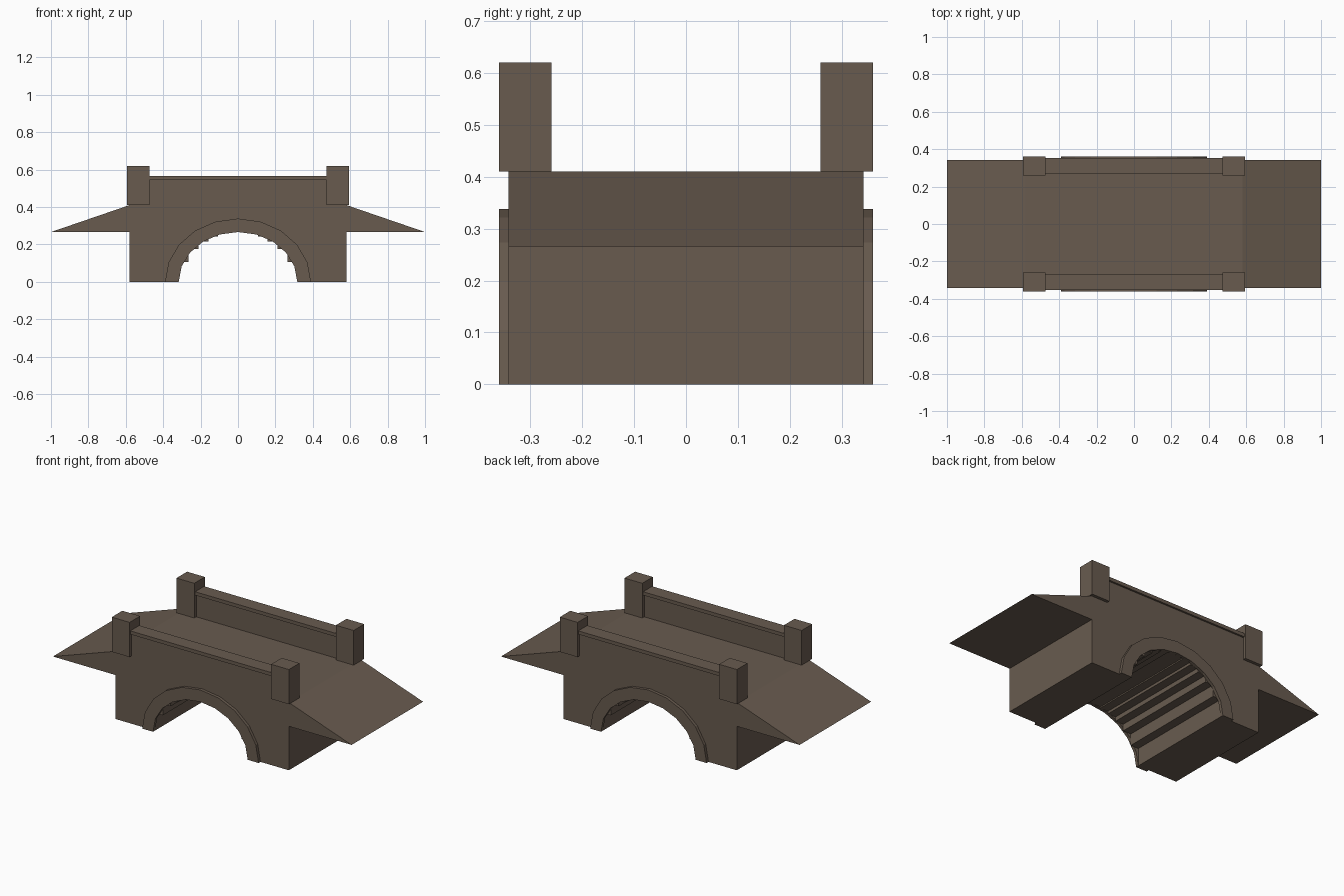
import bpy, bmesh, math

if "Cube" in bpy.data.objects:
    bpy.data.objects.remove(bpy.data.objects["Cube"])

stone = bpy.data.materials.new("brown stone")
stone.diffuse_color = (0.14, 0.105, 0.078, 1)
stone.use_nodes = True
stone.node_tree.nodes["Principled BSDF"].inputs["Base Color"].default_value = stone.diffuse_color


def extrude_profile(name, profile, y0, y1):
    """Extrude a closed (x, z) outline along y."""
    bm = bmesh.new()
    face = bm.faces.new([bm.verts.new((x, y0, z)) for x, z in profile])
    out = bmesh.ops.extrude_face_region(bm, geom=[face])
    moved = [v for v in out["geom"] if isinstance(v, bmesh.types.BMVert)]
    bmesh.ops.translate(bm, verts=moved, vec=(0, y1 - y0, 0))
    bmesh.ops.recalc_face_normals(bm, faces=bm.faces)
    mesh = bpy.data.meshes.new(name)
    bm.to_mesh(mesh)
    bm.free()
    mesh.materials.append(stone)
    obj = bpy.data.objects.new(name, mesh)
    bpy.context.collection.objects.link(obj)
    return obj


def box(name, x0, x1, y0, y1, z0, z1):
    return extrude_profile(name, [(x0, z0), (x1, z0), (x1, z1), (x0, z1)], y0, y1)


HALF_W, DECK_Z, BODY_X = 0.342, 0.41, 0.58
IN_X, IN_Z = 0.317, 0.266      # arch opening half axes
OUT_X, OUT_Z = 0.39, 0.338     # outer edge of the arch ring

# Bridge body with the stepped vault cut out of its outline
steps = 12
width = 2 * IN_X / steps
outline = [(-BODY_X, DECK_Z), (-BODY_X, 0), (-IN_X, 0)]
for i in range(steps):
    x0 = -IN_X + i * width
    z = IN_Z * math.sqrt(1 - ((x0 + width / 2) / IN_X) ** 2)
    outline += [(x0, z), (x0 + width, z)]
outline += [(IN_X, 0), (BODY_X, 0), (BODY_X, DECK_Z)]
extrude_profile("bridge_body", outline, -HALF_W, HALF_W)

# Sloping approach ramps
for side, s in (("left", -1), ("right", 1)):
    extrude_profile(side + "_ramp",
                    [(s * BODY_X, 0.266), (s, 0.266), (s * BODY_X, DECK_Z)],
                    -HALF_W, HALF_W)

# Arch ring outline, ten flat segments
angles = [math.pi * i / 10 for i in range(11)]
ring = [(OUT_X * math.cos(a), OUT_Z * math.sin(a)) for a in angles]
ring += [(IN_X * math.cos(a), IN_Z * math.sin(a)) for a in reversed(angles)]

# Arch ring, parapet, coping and end posts on both sides
for side, s in (("front", -1), ("back", 1)):
    extrude_profile(side + "_arch_ring", ring, s * HALF_W, s * 0.36)
    box(side + "_parapet", -0.475, 0.475, s * 0.278, s * HALF_W, DECK_Z, 0.545)
    box(side + "_coping", -0.475, 0.475, s * 0.267, s * 0.353, 0.545, 0.566)
    for end, e in (("left", -1), ("right", 1)):
        box(f"{side}_{end}_post", e * 0.474, e * 0.593, s * 0.259, s * 0.36, DECK_Z, 0.62)
